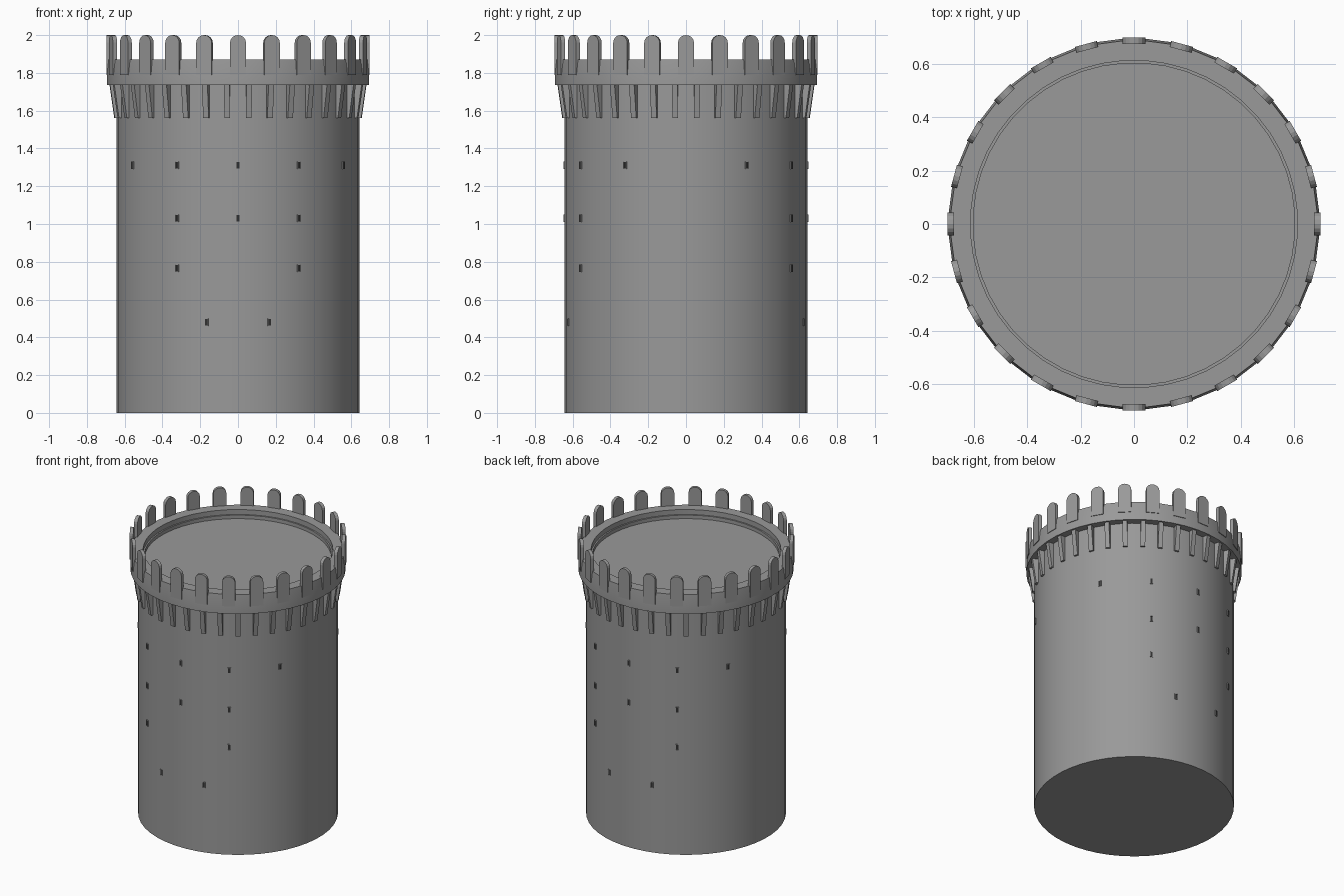
import bpy, bmesh
from math import sin, cos, pi, radians
from mathutils import Matrix

if "Cube" in bpy.data.objects:
    bpy.data.objects.remove(bpy.data.objects["Cube"])

stone = bpy.data.materials.new("stone")
stone.diffuse_color = (0.32, 0.32, 0.32, 1)
stone.use_nodes = True
stone.node_tree.nodes["Principled BSDF"].inputs["Base Color"].default_value = stone.diffuse_color
dark = bpy.data.materials.new("dark_opening")
dark.diffuse_color = (0.03, 0.03, 0.03, 1)
dark.use_nodes = True
dark.node_tree.nodes["Principled BSDF"].inputs["Base Color"].default_value = dark.diffuse_color


def finish(name, bm, mat=stone, smooth=None):
    bmesh.ops.recalc_face_normals(bm, faces=bm.faces)
    me = bpy.data.meshes.new(name)
    bm.to_mesh(me)
    bm.free()
    ob = bpy.data.objects.new(name, me)
    bpy.context.collection.objects.link(ob)
    me.materials.append(mat)
    if smooth:
        bpy.ops.object.select_all(action='DESELECT')
        ob.select_set(True)
        bpy.context.view_layer.objects.active = ob
        bpy.ops.object.shade_smooth_by_angle(angle=radians(smooth))
    return ob


def lathe(name, profile, n, closed=False):
    """Revolve (radius, z) points; open profiles get flat end caps."""
    bm = bmesh.new()
    rings = [[bm.verts.new((r * cos((i + .5) * 2 * pi / n), r * sin((i + .5) * 2 * pi / n), z))
              for i in range(n)] for r, z in profile]
    pairs = list(zip(rings, rings[1:]))
    if closed:
        pairs.append((rings[-1], rings[0]))
    else:
        bm.faces.new(rings[0])
        bm.faces.new(rings[-1])
    for a, b in pairs:
        for i in range(n):
            j = (i + 1) % n
            bm.faces.new((a[i], a[j], b[j], b[i]))
    return finish(name, bm, smooth=30)


def prism(bm, front, back, angle):
    """Join two matching outlines of (x, y, z), then turn about z from the front."""
    rot = Matrix.Rotation(angle, 4, 'Z')
    a = [bm.verts.new(p) for p in front]
    b = [bm.verts.new(p) for p in back]
    n = len(a)
    bm.faces.new(a)
    bm.faces.new(b[::-1])
    for i in range(n):
        j = (i + 1) % n
        bm.faces.new((a[i], b[i], b[j], a[j]))
    bmesh.ops.transform(bm, matrix=rot, verts=a + b)


# Round tower shaft
lathe("tower_wall", [(0.644, 0), (0.644, 1.76)], 48)

# Projecting parapet ring with stepped inner rim, and the roof floor
lathe("parapet_ring", [(0.63, 1.735), (0.694, 1.735), (0.694, 1.80), (0.686, 1.87),
                       (0.612, 1.87), (0.612, 1.835), (0.602, 1.835), (0.602, 1.76)], 48, True)
lathe("roof_floor", [(0.606, 1.755), (0.606, 1.81)], 48)

# Round-topped merlons
bm = bmesh.new()
w, r = 0.0425, 0.04
outline = [(-w, 1.79), (w, 1.79)] + [
    (w * cos(t * pi / 8), 1.96 + r * sin(t * pi / 8)) for t in range(9)]
for k in range(24):
    prism(bm, [(x, -0.697, z) for x, z in outline],
          [(x, -0.674, z) for x, z in outline], k * 2 * pi / 24)
finish("merlons", bm)

# Tapered corbels under the parapet
bm = bmesh.new()
side = [(-0.63, 1.56), (-0.656, 1.56), (-0.682, 1.74), (-0.63, 1.74)]
for k in range(36):
    prism(bm, [(-0.015, y, z) for y, z in side],
          [(0.015, y, z) for y, z in side], (k + .5) * 2 * pi / 36)
finish("corbels", bm)

# Small slit windows: frame and dark pane, same pattern on front and back
rows = {1.31: (-60, -30, 0, 30, 60), 1.03: (-30, 0, 30), 0.765: (-30, 30), 0.48: (-15, 15)}


def box(bm, x0, x1, y0, y1, z0, z1, angle):
    q = [(x0, z0), (x1, z0), (x1, z1), (x0, z1)]
    prism(bm, [(x, y0, z) for x, z in q], [(x, y1, z) for x, z in q], angle)


frames, panes = bmesh.new(), bmesh.new()
for z, angles in rows.items():
    for d in angles:
        for turn in (0, 180):
            a = radians(d + turn)
            for s in (-1, 1):
                xs = sorted((s * 0.007, s * 0.010))
                box(frames, *xs, -0.648, -0.63, z - 0.02, z + 0.02, a)
                zs = sorted((z + s * 0.017, z + s * 0.02))
                box(frames, -0.007, 0.007, -0.648, -0.63, *zs, a)
            box(panes, -0.007, 0.007, -0.646, -0.63, z - 0.017, z + 0.017, a)
finish("window_frames", frames)
finish("window_panes", panes, dark)
